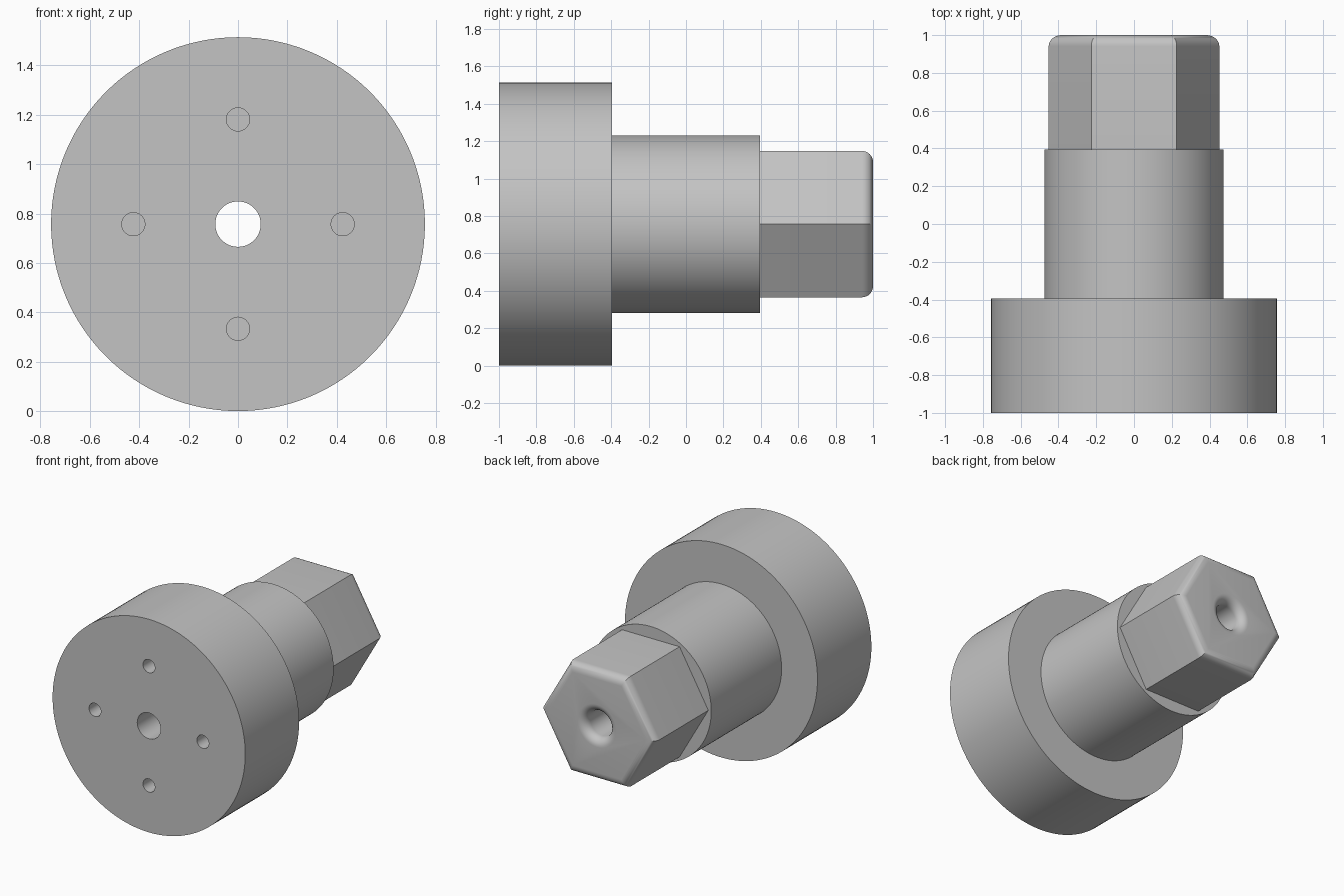
import bpy, bmesh, math
from mathutils import Matrix, Vector

AXIS_Z = 0.757
FRONT, STEP, SHOULDER, BACK = -1.0, -0.395, 0.395, 1.0
BORE_R, FILLET = 0.092, 0.06

cube = bpy.data.objects.get("Cube")
if cube:
    bpy.data.objects.remove(cube, do_unlink=True)

steel = bpy.data.materials.new("grey_steel")
steel.use_nodes = True
steel.diffuse_color = (0.55, 0.55, 0.55, 1)
steel.node_tree.nodes["Principled BSDF"].inputs["Base Color"].default_value = steel.diffuse_color


def add_object(name, bm):
    bmesh.ops.recalc_face_normals(bm, faces=bm.faces)
    mesh = bpy.data.meshes.new(name)
    bm.to_mesh(mesh)
    bm.free()
    mesh.materials.append(steel)
    obj = bpy.data.objects.new(name, mesh)
    bpy.context.collection.objects.link(obj)
    return obj


def lathe(name, profile, sides, x=0.0, z=AXIS_Z):
    """Turn a profile of (radius, y) points about an axis parallel to y."""
    bm = bmesh.new()
    rings = []
    for radius, y in profile:
        angles = [2 * math.pi * i / sides for i in range(sides)]
        rings.append([bm.verts.new((x + radius * math.cos(a), y, z + radius * math.sin(a)))
                      for a in angles])
    for a, b in zip(rings, rings[1:]):
        for i in range(sides):
            j = (i + 1) % sides
            bm.faces.new((a[i], a[j], b[j], b[i]))
    bm.faces.new(rings[0])
    bm.faces.new(rings[-1])
    return add_object(name, bm)


def combine(target, other, operation):
    mod = target.modifiers.new(other.name, 'BOOLEAN')
    mod.object, mod.operation, mod.solver = other, operation, 'EXACT'
    bpy.context.view_layer.objects.active = target
    bpy.ops.object.modifier_apply(modifier=mod.name)
    bpy.data.objects.remove(other, do_unlink=True)


# Round flange and stepped shaft
body = lathe("flanged_hex_shaft", [(0.757, FRONT), (0.757, STEP),
                                   (0.475, STEP), (0.475, SHOULDER)], 128)

# Hexagonal drive end with a rounded rim
bm = bmesh.new()
length = BACK - SHOULDER + 0.1
bmesh.ops.create_cone(bm, cap_ends=True, segments=6, radius1=0.452, radius2=0.452, depth=length)
bmesh.ops.rotate(bm, verts=bm.verts, matrix=Matrix.Rotation(math.pi / 2, 3, 'X'))
if min(abs(v.co.z) for v in bm.verts) > 0.01:
    bmesh.ops.rotate(bm, verts=bm.verts, matrix=Matrix.Rotation(math.pi / 6, 3, 'Y'))
bmesh.ops.translate(bm, verts=bm.verts, vec=Vector((0, BACK - length / 2, AXIS_Z)))
rim = [e for e in bm.edges if all(v.co.y > BACK - 0.01 for v in e.verts)]
bmesh.ops.bevel(bm, geom=rim, offset=FILLET, segments=8, profile=0.5, affect='EDGES')
combine(body, add_object("hex_drive", bm), 'UNION')

# Through bore, flared by a fillet at the hex end
flare = [(BORE_R + FILLET * (1 - math.cos(t)), BACK - FILLET + FILLET * math.sin(t))
         for t in (math.pi / 2 * i / 8 for i in range(9))]
bore = [(BORE_R, FRONT - 0.1)] + flare + [(BORE_R + FILLET, BACK + 0.1)]
combine(body, lathe("bore_cutter", bore, 48), 'DIFFERENCE')

# Four blind pin holes in the front face
for k in range(4):
    a = k * math.pi / 2
    pin = lathe("pin_cutter", [(0.047, FRONT - 0.1), (0.047, FRONT + 0.4)], 32,
                0.424 * math.cos(a), AXIS_Z + 0.424 * math.sin(a))
    combine(body, pin, 'DIFFERENCE')

bpy.ops.object.select_all(action='DESELECT')
body.select_set(True)
bpy.context.view_layer.objects.active = body
bpy.ops.object.shade_smooth_by_angle(angle=math.radians(30))
